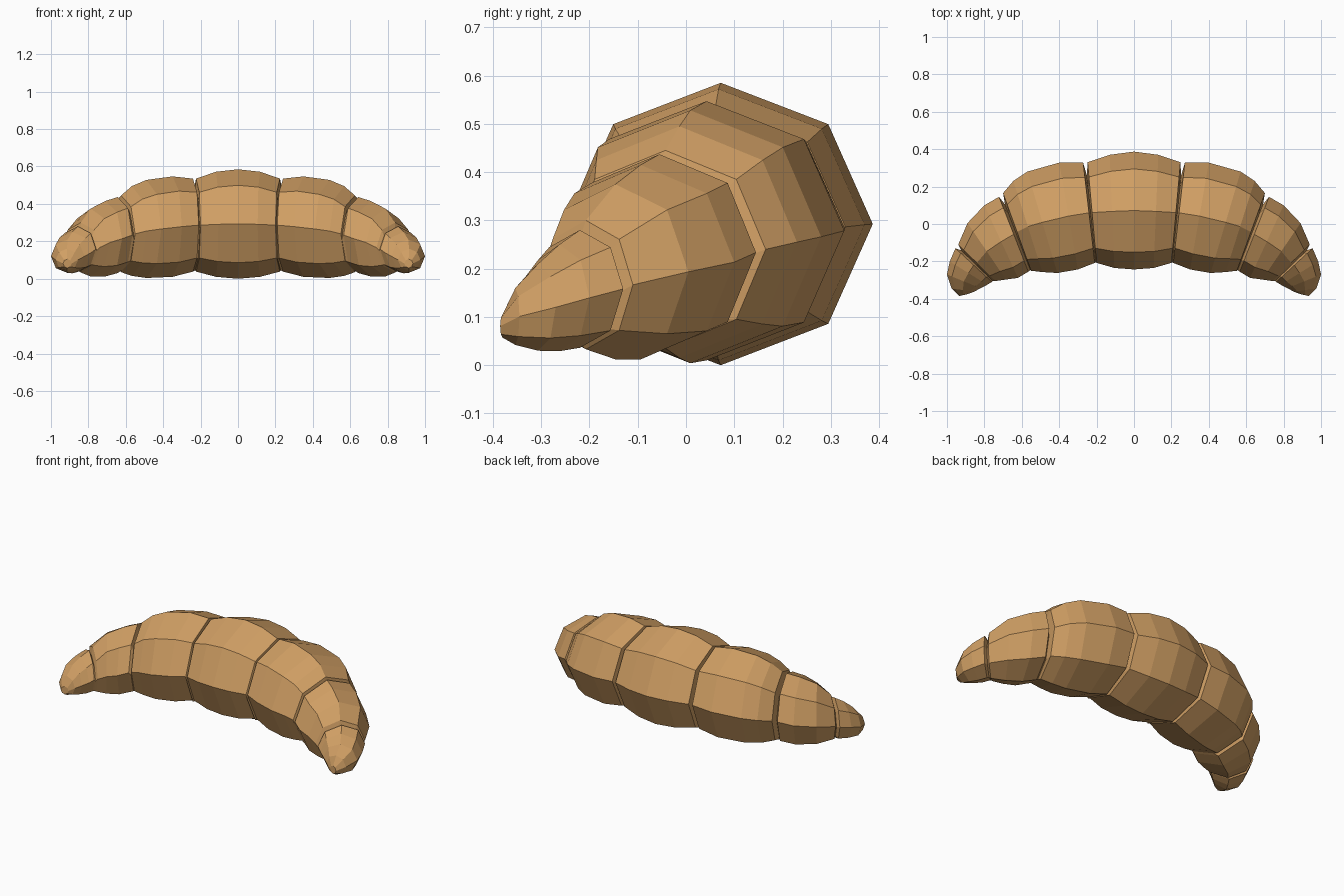
import bpy, bmesh, math
from mathutils import Vector

SIDES = 8

# Half of the roll, from the middle to one tip.
# Each ring: outer x, outer y, inner x, inner y, bottom z, top z
RINGS = [
    # middle segment
    (0.00, 0.387, 0.00, -0.243, 0.000, 0.585),
    (0.13, 0.37, 0.105, -0.235, 0.010, 0.572),
    (0.248, 0.33, 0.20, -0.208, 0.038, 0.535),
    # groove
    (0.252, 0.26, 0.205, -0.205, 0.045, 0.475),
    # second segment
    (0.272, 0.328, 0.21, -0.208, 0.038, 0.535),
    (0.40, 0.328, 0.30, -0.243, 0.010, 0.547),
    (0.57, 0.28, 0.41, -0.262, 0.004, 0.528),
    (0.645, 0.23, 0.49, -0.257, 0.015, 0.495),
    (0.70, 0.165, 0.55, -0.25, 0.035, 0.445),
    # groove
    (0.69, 0.105, 0.555, -0.245, 0.045, 0.39),
    # third segment
    (0.722, 0.145, 0.565, -0.255, 0.030, 0.437),
    (0.80, 0.10, 0.62, -0.288, 0.012, 0.415),
    (0.89, 0.005, 0.685, -0.297, 0.012, 0.375),
    (0.94, -0.11, 0.74, -0.305, 0.033, 0.30),
    # groove
    (0.925, -0.14, 0.755, -0.305, 0.045, 0.255),
    # tip segment
    (0.955, -0.13, 0.76, -0.31, 0.036, 0.28),
    (0.985, -0.20, 0.785, -0.325, 0.029, 0.25),
    (1.00, -0.27, 0.82, -0.343, 0.030, 0.21),
    (0.975, -0.345, 0.855, -0.362, 0.042, 0.16),
    (0.935, -0.385, 0.89, -0.375, 0.057, 0.105),
]


def add_ring(bm, ring, side):
    """Upright octagon spanning the outer and inner points."""
    ox, oy, ix, iy, zb, zt = ring
    centre = Vector((side * (ox + ix) / 2, (oy + iy) / 2, (zb + zt) / 2))
    out = Vector((side * (ox - ix) / 2, (oy - iy) / 2, 0))
    up = Vector((0, 0, (zt - zb) / 2))
    angles = [2 * math.pi * k / SIDES for k in range(SIDES)]
    return [bm.verts.new(centre + out * math.cos(a) + up * math.sin(a)) for a in angles]


# Rolled pastry body, skinned from tip to tip
bm = bmesh.new()
loops = [add_ring(bm, r, -1) for r in reversed(RINGS[1:])]
loops += [add_ring(bm, r, 1) for r in RINGS]
for a, b in zip(loops, loops[1:]):
    for k in range(SIDES):
        n = (k + 1) % SIDES
        bm.faces.new((a[k], a[n], b[n], b[k]))
bm.faces.new(loops[0])
bm.faces.new(loops[-1])
bmesh.ops.recalc_face_normals(bm, faces=bm.faces)

mesh = bpy.data.meshes.new("pastry_body")
bm.to_mesh(mesh)
bm.free()
body = bpy.data.objects.new("pastry_body", mesh)
bpy.context.collection.objects.link(body)

# Baked crust colour
crust = bpy.data.materials.new("golden_crust")
crust.diffuse_color = (0.63, 0.345, 0.127, 1)
mesh.materials.append(crust)
